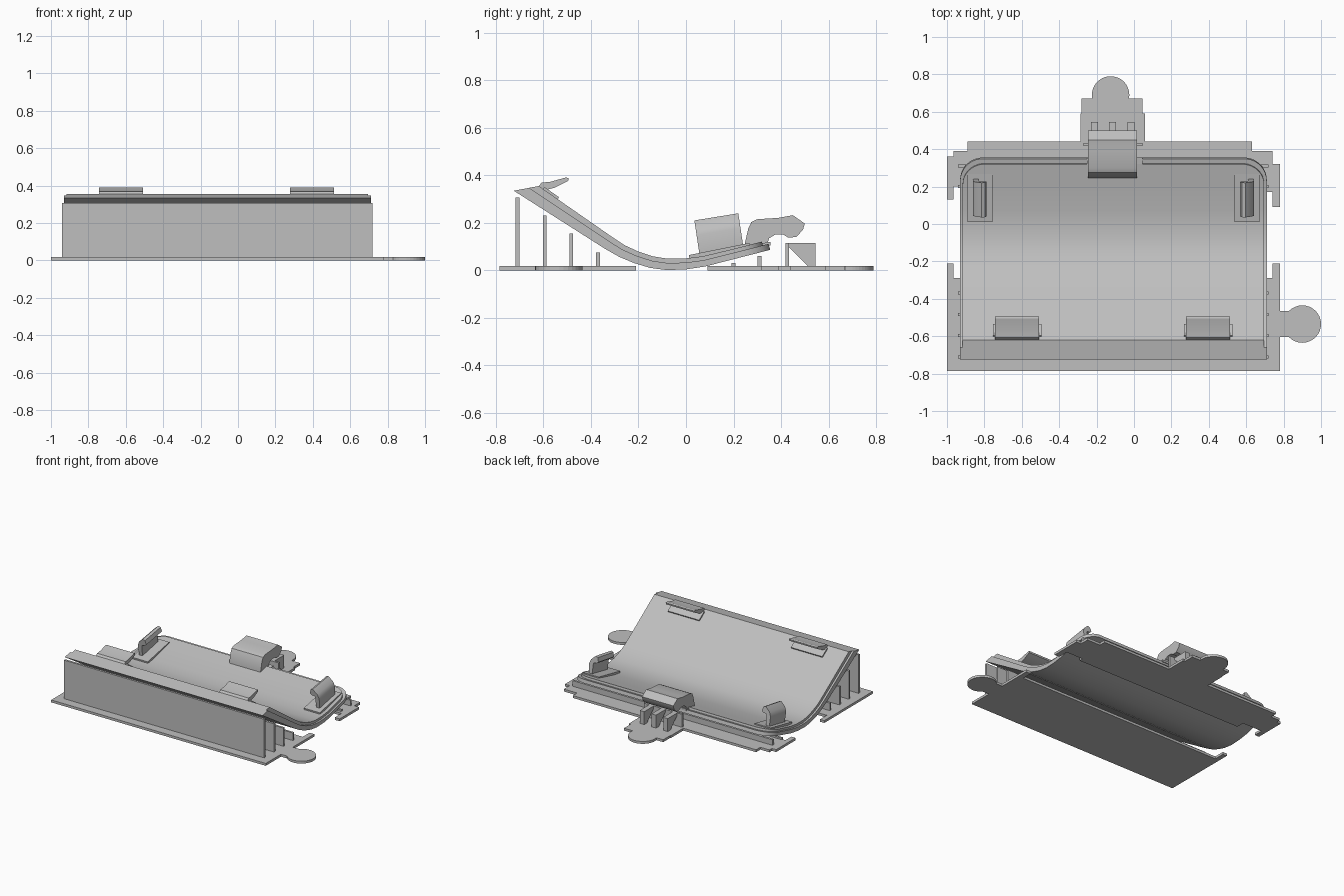
import bpy, bmesh, math
from mathutils import Vector

if "Cube" in bpy.data.objects:
    bpy.data.objects.remove(bpy.data.objects["Cube"])

grey = bpy.data.materials.new("plain grey")
grey.diffuse_color = (0.52, 0.52, 0.52, 1)
grey.use_nodes = True
grey.node_tree.nodes["Principled BSDF"].inputs["Base Color"].default_value = grey.diffuse_color


def finish(bm, name, smooth=False):
    bmesh.ops.recalc_face_normals(bm, faces=bm.faces)
    me = bpy.data.meshes.new(name)
    bm.to_mesh(me)
    bm.free()
    ob = bpy.data.objects.new(name, me)
    bpy.context.collection.objects.link(ob)
    me.materials.append(grey)
    if smooth:
        bpy.ops.object.select_all(action='DESELECT')
        ob.select_set(True)
        bpy.context.view_layer.objects.active = ob
        bpy.ops.object.shade_smooth_by_angle(angle=math.radians(30))
    return ob


def prism(name, pts, offset, smooth=False):
    """Extrude a flat 3D outline along an offset vector."""
    bm = bmesh.new()
    face = bm.faces.new([bm.verts.new(p) for p in pts])
    new = bmesh.ops.extrude_face_region(bm, geom=[face])["geom"]
    bmesh.ops.translate(bm, vec=offset,
                        verts=[v for v in new if isinstance(v, bmesh.types.BMVert)])
    return finish(bm, name, smooth)


def across(name, yz, x0, x1, smooth=False):
    return prism(name, [(x0, y, z) for y, z in yz], (x1 - x0, 0, 0), smooth)


def flat(name, xy, z1):
    return prism(name, [(x, y, 0) for x, y in xy], (0, 0, z1))


def box(name, x0, x1, y0, y1, z0, z1):
    return across(name, [(y0, z0), (y1, z0), (y1, z1), (y0, z1)], x0, x1)


def arc(cx, cy, r, a0, a1, n=24):
    return [(cx + r * math.cos(math.radians(a0 + (a1 - a0) * i / n)),
             cy + r * math.sin(math.radians(a0 + (a1 - a0) * i / n))) for i in range(n + 1)]


# Thin base plates with stepped outlines and round pull tabs
T = 0.018
flat("front_base",
     [(-1, -.785), (.78, -.785), (.78, -.605), (.83, -.605)]
     + arc(.9, -.535, .1, -135, 135)
     + [(.83, -.465), (.78, -.465), (.78, -.21), (.74, -.21), (.74, -.29),
        (-.965, -.29), (-.965, -.21), (-1, -.21)], T)
flat("back_base",
     [(-1, .13), (-.965, .13), (-.965, .2), (-.8, .2), (-.8, .14), (.6, .14), (.6, .17),
      (.74, .17), (.74, .09), (.78, .09), (.78, .32), (.74, .32), (.74, .39),
      (.63, .39), (.63, .44), (.06, .44), (.06, .59), (.045, .59), (.045, .67)]
     + arc(-.125, .69, .1, -11, 191)
     + [(-.28, .67), (-.28, .59), (-.285, .59), (-.285, .44), (-.89, .44),
        (-.89, .39), (-.965, .39), (-.965, .36), (-1, .36)], T)

# Curved tray: stations along its underside, with rounded rear corners
R = 0.12
XL, XR = -.93, .71
BOTTOM = [(-.725, .335), (-.34, .09), (-.28, .056), (-.22, .031), (-.15, .01),
          (-.08, .001), (0, .004), (.08, .016)]
THICK = [.07, .058, .054, .052, .05, .048, .046, .044]
stations = [(y, z, t, 0) for (y, z), t in zip(BOTTOM, THICK)]
for i in range(9):
    a = math.radians(10.5 * i)
    y = .235 + R * math.sin(a)
    stations.append((y, .016 + (y - .08) * .256, .042, R * (1 - math.cos(a))))


def tray_layer(name, f0, f1, side, back):
    """Loft between two fractions of the tray thickness."""
    bm = bmesh.new()
    rows = []
    n = len(stations)
    for i, (y, z, t, inset) in enumerate(stations):
        a, b = stations[max(i - 1, 0)], stations[min(i + 1, n - 1)]
        tan = Vector((b[0] - a[0], b[1] - a[1])).normalized()
        up = Vector((-tan.y, tan.x)) * t
        if i == 0:
            up = Vector((.105, .02))
        shift = back * max(0, (y - .08) / .275)
        base = Vector((y, z)) - tan * shift
        lo, hi = base + up * f0, base + up * f1
        xl, xr = XL + side + inset, XR - side - inset
        rows.append([bm.verts.new(p) for p in ((xl, *lo), (xr, *lo), (xr, *hi), (xl, *hi))])
    for p, q in zip(rows, rows[1:]):
        for k in range(4):
            bm.faces.new((p[k], p[(k + 1) % 4], q[(k + 1) % 4], q[k]))
    bm.faces.new(rows[0])
    bm.faces.new(rows[-1][::-1])
    return finish(bm, name, True)


tray_layer("tray_flange", 0, .62, 0, 0)
tray_layer("tray_panel", .62, 1, .014, .025)

# Upright support walls beneath the tray
for i, (y, h) in enumerate([(-.71, .307), (-.595, .23), (-.483, .155), (-.37, .075),
                            (.2, .03), (.31, .06)]):
    box(f"support_wall_{i + 1}", -.94, .72, y - .008, y + .008, .01, h)
box("latch_support_wall", -.27, .045, .418, .433, .01, .115)
for i, x in enumerate((-.23, -.133, -.035)):
    across(f"latch_support_fin_{i + 1}",
           [(.43, .115), (.545, .115), (.545, .01), (.515, .015), (.43, .1)], x, x + .037)

# Rear latch with its foot plate
across("rear_latch",
       [(.247, .07), (.247, .11), (.262, .175), (.275, .203), (.3, .215), (.39, .221),
        (.45, .232), (.5, .197), (.493, .172), (.465, .14), (.43, .138), (.41, .15),
        (.375, .15), (.35, .135), (.335, .09)], -.245, .015, True)
across("latch_foot", [(.27, .09), (.355, .105), (.355, .12), (.27, .105)], -.25, .045)

# Side hooks, mirrored about the tray centre and leaning with the tray floor
HOOK = [(-.858, -.015), (-.862, .07), (-.85, .1), (-.815, .132), (-.797, .125),
        (-.788, .095), (-.8, .084), (-.828, .08), (-.832, -.015)]
CX = (XL + XR) / 2
for label, s in (("left", 1), ("right", -1)):
    prism(f"{label}_hook",
          [(CX + s * (x - CX), .055 - h * .15, .078 + h) for x, h in HOOK], (0, .185, .03), True)
    x0, x1 = sorted((CX + s * (-.89 - CX), CX + s * (-.757 - CX)))
    across(f"{label}_hook_foot", [(.015, .045), (.27, .09), (.267, .115), (.012, .064)], x0, x1)

# Front retaining tabs overhanging the slope
for label, x0 in (("left", -.743), ("right", .278)):
    x1 = x0 + .236
    across(f"{label}_front_tab",
           [(-.64, .33), (-.608, .369), (-.57, .373), (-.505, .391), (-.494, .388),
            (-.496, .376), (-.555, .347), (-.585, .34), (-.6, .32)], x0, x1, True)
    across(f"{label}_front_tab_foot",
           [(-.605, .34), (-.595, .35), (-.535, .308), (-.545, .29)], x0 - .012, x1 + .012)
